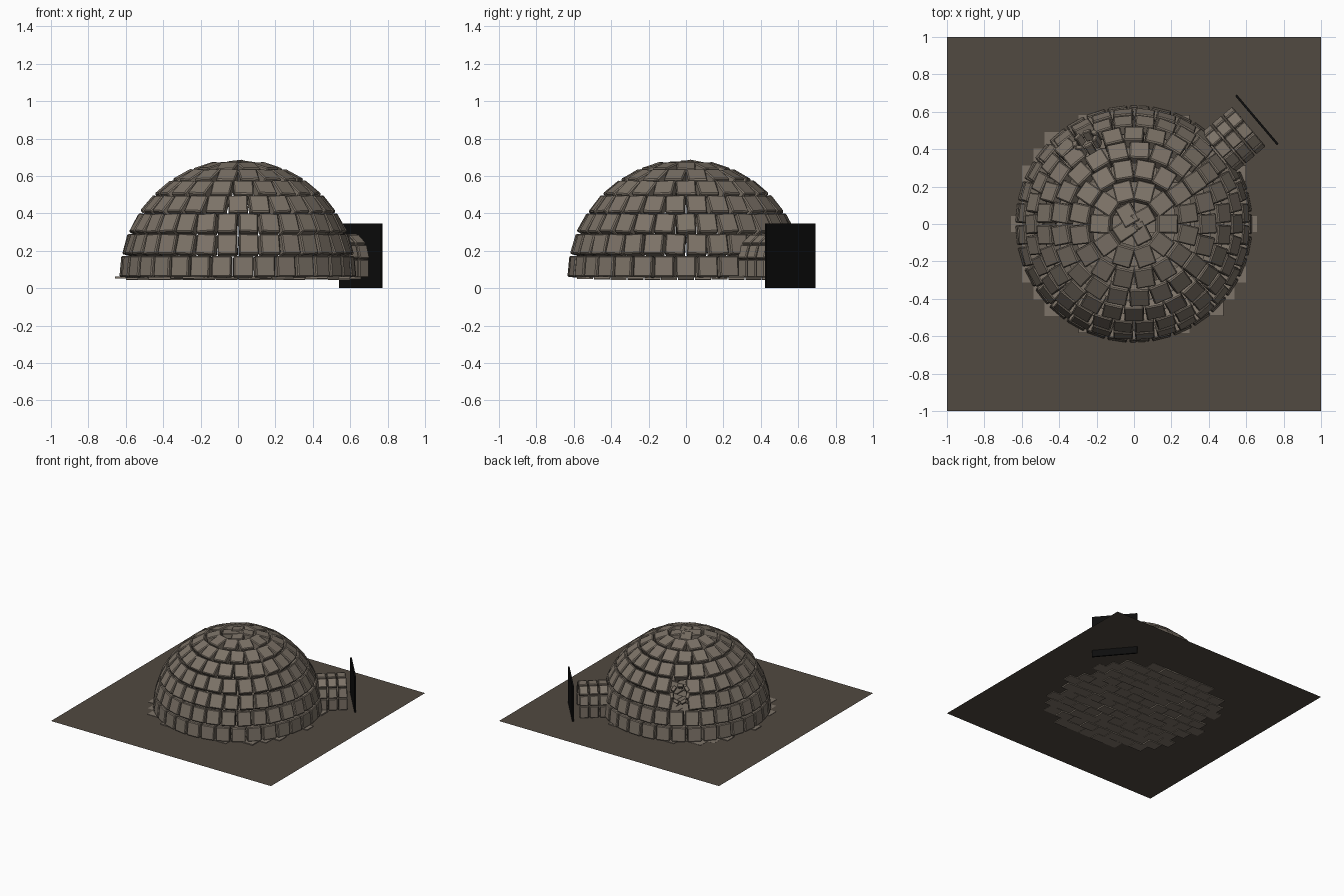
import bpy, bmesh, math, random
from mathutils import Matrix, Vector

random.seed(7)
if "Cube" in bpy.data.objects:
    bpy.data.objects.remove(bpy.data.objects["Cube"])

GROUND = 0.055
RADIUS = 0.63
THICK = 0.06
TUNNEL_DIR = math.radians(40.3)
VENT_DIR, VENT_EL = math.radians(120), math.radians(34)


def material(name, color):
    m = bpy.data.materials.new(name)
    m.use_nodes = True
    m.diffuse_color = (*color, 1)
    m.node_tree.nodes["Principled BSDF"].inputs["Base Color"].default_value = (*color, 1)
    return m


stone = material("warm grey stone", (0.205, 0.172, 0.138))
earth = material("dark brown earth", (0.082, 0.067, 0.052))
black = material("black panel", (0.004, 0.004, 0.004))


def finish(name, bm, mat, bevel=0.0):
    mesh = bpy.data.meshes.new(name)
    bm.to_mesh(mesh)
    bm.free()
    mesh.materials.append(mat)
    obj = bpy.data.objects.new(name, mesh)
    bpy.context.collection.objects.link(obj)
    if bevel:
        mod = obj.modifiers.new("worn edges", "BEVEL")
        mod.width = bevel
        mod.segments = 1
    return obj


def box(bm, matrix, size):
    bmesh.ops.create_cube(bm, size=1, matrix=matrix @ Matrix.Diagonal((*size, 1)))


def shell_frame(az, el, dist):
    """Frame on the dome: x outward, y sideways, z up the slope."""
    return (Matrix.Translation((0, 0, GROUND)) @ Matrix.Rotation(az, 4, "Z")
            @ Matrix.Rotation(-el, 4, "Y") @ Matrix.Translation((dist, 0, 0)))


def jitter(deg):
    a = math.radians(deg)
    return (Matrix.Rotation(random.uniform(-a, a), 4, "X")
            @ Matrix.Rotation(random.uniform(-a, a) * 0.6, 4, "Y")
            @ Matrix.Rotation(random.uniform(-a, a) * 0.6, 4, "Z"))


# Ground sheet
bm = bmesh.new()
bmesh.ops.create_grid(bm, x_segments=1, y_segments=1, size=1,
                      matrix=Matrix.Translation((0, 0, GROUND)))
finish("ground", bm, earth)

# Floor slabs, some just above and some just below the ground sheet
bm = bmesh.new()
sx, sy = 0.12, 0.09
for i in range(-5, 6):
    for j in range(-7, 8):
        x, y = (i + 0.5 * (j % 2)) * sx, j * sy
        if math.hypot(x, y) < 0.62:
            z = GROUND + random.uniform(-0.006, 0.005)
            box(bm, Matrix.Translation((x, y, z)), (sx - 0.004, sy - 0.004, 0.011))
finish("floor_slabs", bm, stone)

# Dome courses
ROWS = 8
step = math.pi / 2 / ROWS
vent_vec = shell_frame(VENT_DIR, VENT_EL, RADIUS).translation
for row in range(ROWS - 1):
    bm = bmesh.new()
    el = (row + 0.5) * step
    ring = RADIUS * math.cos(el)
    count = round(math.tau * ring / 0.118)
    width = math.tau * ring / count
    for k in range(count):
        az = (k + 0.5 * (row % 2)) * math.tau / count
        turn = (az - TUNNEL_DIR + math.pi) % math.tau - math.pi
        if row < 2 and abs(turn) * ring < (0.15, 0.1)[row]:
            continue
        frame = shell_frame(az, el, RADIUS - THICK / 2)
        if (frame.translation - vent_vec).length < 0.075:
            continue
        lean = jitter(0.6 if row == 0 else 4)
        box(bm, frame @ lean, (THICK, width - 0.014, RADIUS * step - 0.012))
    finish(f"dome_course_{row + 1}", bm, stone, 0.006)

# Loose capstones closing the crown
bm = bmesh.new()
for k in range(4):
    frame = shell_frame(0.6 + k * math.tau / 4, math.radians(84.5), RADIUS - 0.03)
    box(bm, frame @ jitter(9), (0.045, 0.09, 0.115))
finish("capstones", bm, stone, 0.006)

# Vent in the rear of the dome, ringed by small stones
bm = bmesh.new()
for k in range(7):
    a = k * math.tau / 7
    frame = shell_frame(VENT_DIR, VENT_EL, RADIUS - 0.025) @ Matrix.Rotation(a, 4, "X")
    frame = frame @ Matrix.Translation((0, 0, 0.062))
    box(bm, frame @ jitter(9), (0.06, 0.045, 0.028))
finish("vent_ring", bm, stone, 0.004)

# Entrance tunnel: straight sides carrying a round arch
WALL, ARCH_R, T = 0.1, 0.135, 0.035
tunnel = Matrix.Translation((0, 0, GROUND)) @ Matrix.Rotation(TUNNEL_DIR, 4, "Z")
bm = bmesh.new()
length = 0.075
for n in range(4):
    x = 0.81 - (n + 0.5) * length
    for side in (-1, 1):
        pos = Matrix.Translation((x, side * (ARCH_R - T / 2), WALL / 2))
        box(bm, tunnel @ pos, (length - 0.008, T, WALL - 0.006))
    for k in range(5):
        a = math.pi * (k + 0.5) / 5 - math.pi / 2
        frame = (Matrix.Translation((x, 0, WALL)) @ Matrix.Rotation(a, 4, "X")
                 @ Matrix.Translation((0, 0, ARCH_R - T / 2)))
        box(bm, tunnel @ frame @ jitter(1), (length - 0.008, 0.076, T))
finish("entrance_tunnel", bm, stone, 0.005)

# Panel standing in front of the tunnel mouth
bm = bmesh.new()
frame = Matrix.Rotation(TUNNEL_DIR, 4, "Z") @ Matrix.Translation((0.861, 0, 0.1725))
box(bm, frame, (0.012, 0.345, 0.345))
finish("entrance_panel", bm, black)
